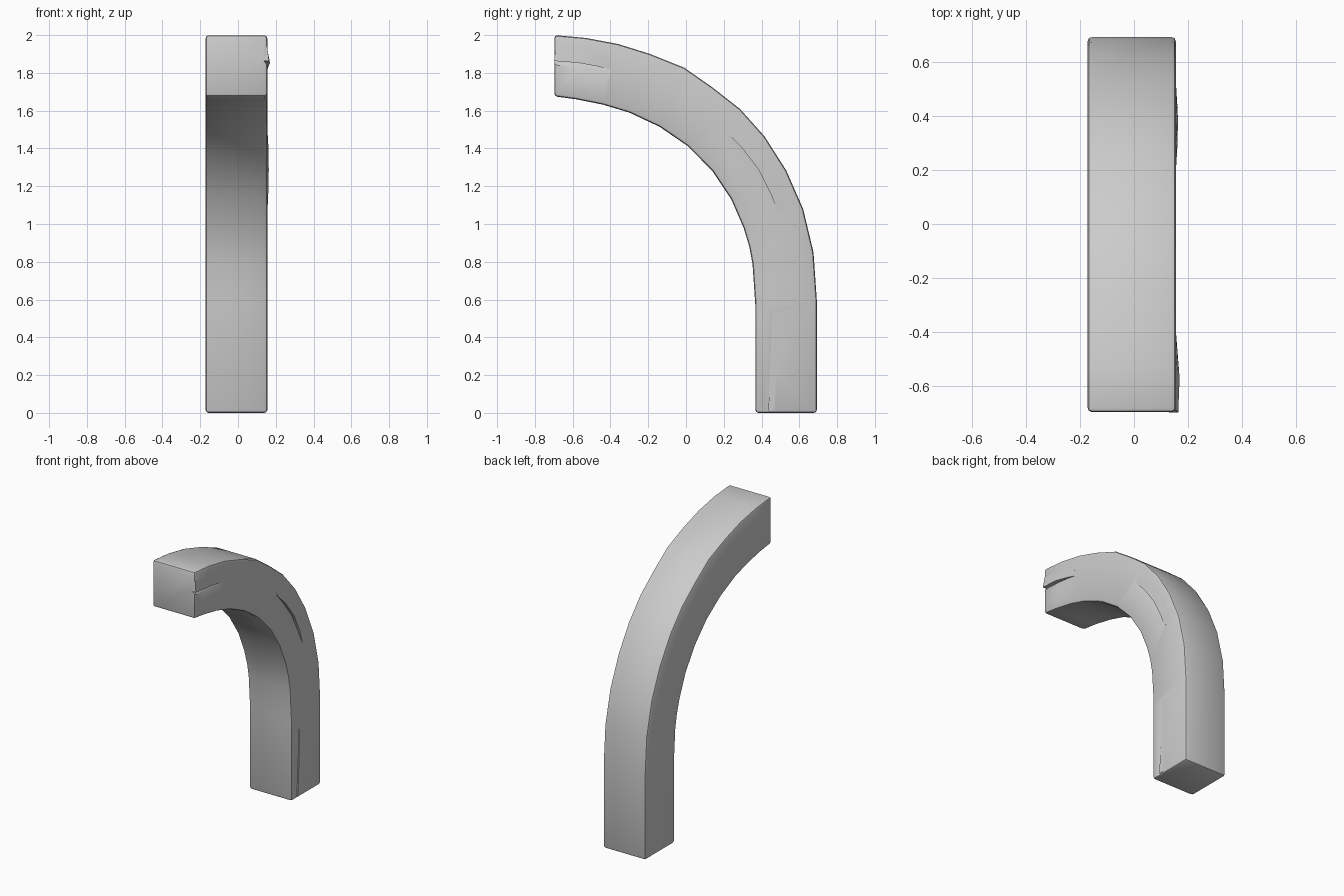
import bpy, bmesh, math
from mathutils import Vector

if "Cube" in bpy.data.objects:
    bpy.data.objects.remove(bpy.data.objects["Cube"])

X0, X1 = -0.172, 0.155


def finish(name, bm):
    bmesh.ops.recalc_face_normals(bm, faces=bm.faces)
    me = bpy.data.meshes.new(name)
    bm.to_mesh(me)
    bm.free()
    ob = bpy.data.objects.new(name, me)
    bpy.context.collection.objects.link(ob)
    return ob


def loft(sections):
    """Join equal-sized closed sections into a capped solid."""
    bm = bmesh.new()
    rings = [[bm.verts.new(p) for p in s] for s in sections]
    n = len(rings[0])
    for a, b in zip(rings, rings[1:]):
        for i in range(n):
            j = (i + 1) % n
            bm.faces.new((a[i], a[j], b[j], b[i]))
    bm.faces.new(rings[0])
    bm.faces.new(rings[-1])
    return bm


# Curved beam: matching outer and inner edge points (y, z)
outer = [(-.697, 2), (-.53, 1.985), (-.36, 1.953), (-.19, 1.9), (-.01, 1.828),
         (.14, 1.723), (.285, 1.61), (.415, 1.465), (.53, 1.285), (.62, 1.08),
         (.675, .85), (.693, .59), (.693, 0)]
inner = [(-.697, 1.676), (-.58, 1.66), (-.44, 1.632), (-.3, 1.59), (-.14, 1.515),
         (.01, 1.412), (.14, 1.28), (.24, 1.13), (.305, .98), (.335, .88),
         (.352, .79), (.367, .57), (.367, 0)]
bm = loft([[(X0, *o), (X1, *o), (X1, *i), (X0, *i)] for o, i in zip(outer, inner)])
bmesh.ops.recalc_face_normals(bm, faces=bm.faces)
sharp = [e for e in bm.edges if e.calc_face_angle(0) > math.radians(40)]
bmesh.ops.bevel(bm, geom=sharp, offset=0.016, segments=2, profile=0.5, affect='EDGES')
beam = finish("curved_beam", bm)


def crack(name, rows, lift_dir, lift_width):
    """Groove with a raised lip. rows: (y, z, gap, depth, lip height)."""
    d = Vector((0, *lift_dir)).normalized()
    cut, lip = [], []
    for y, z, gap, depth, h in rows:
        p = Vector((0, y, z))
        at = lambda x, k: Vector((x, 0, 0)) + p + d * k
        cut.append([at(0.2, 0.001), at(0.2, -gap), at(X1, -gap), at(X1 - depth, 0.001)])
        lip.append([at(X1 - .025, 0.001), at(X1 + h, 0.001), at(X1 + h * .6, lift_width * .4),
                    at(X1 - .001, lift_width), at(X1 - .025, lift_width)])
    cutter = finish(name + "_cutter", loft(cut))
    cutter.hide_render = True
    cutter.hide_set(True)
    mod = beam.modifiers.new(name, 'BOOLEAN')
    mod.operation = 'DIFFERENCE'
    mod.object = cutter
    mod.solver = 'EXACT'
    return finish(name + "_lip", loft(lip))


# Splits in the right face: tip, bend and foot
lips = [
    crack("tip_split", [(-.698, 1.862, .02, .018, .009), (-.57, 1.852, .022, .016, .014),
                        (-.47, 1.834, .012, .008, .006), (-.4, 1.816, .002, .001, .0005)],
          (.1, 1), .08),
    crack("bend_split", [(.2, 1.5, .002, .001, .0005), (.29, 1.41, .022, .012, .006),
                         (.385, 1.285, .045, .014, .008), (.45, 1.155, .022, .01, .005),
                         (.485, 1.06, .002, .001, .0005)], (.85, .5), .08),
    crack("foot_split", [(.455, .52, .002, .001, .0005), (.445, .25, .018, .005, .0015),
                         (.435, -.01, .03, .008, .0015)], (1, 0), .05),
]
# Keep the foot lip on the ground plane
for v in lips[2].data.vertices:
    v.co.z = max(v.co.z, 0.012)

# Apply the cuts and shade
bpy.context.view_layer.update()
dg = bpy.context.evaluated_depsgraph_get()
carved = bpy.data.meshes.new_from_object(beam.evaluated_get(dg))
beam.modifiers.clear()
beam.data = carved
for ob in [beam] + lips:
    bpy.ops.object.select_all(action='DESELECT')
    ob.select_set(True)
    bpy.context.view_layer.objects.active = ob
    bpy.ops.object.shade_smooth_by_angle(angle=math.radians(35))
